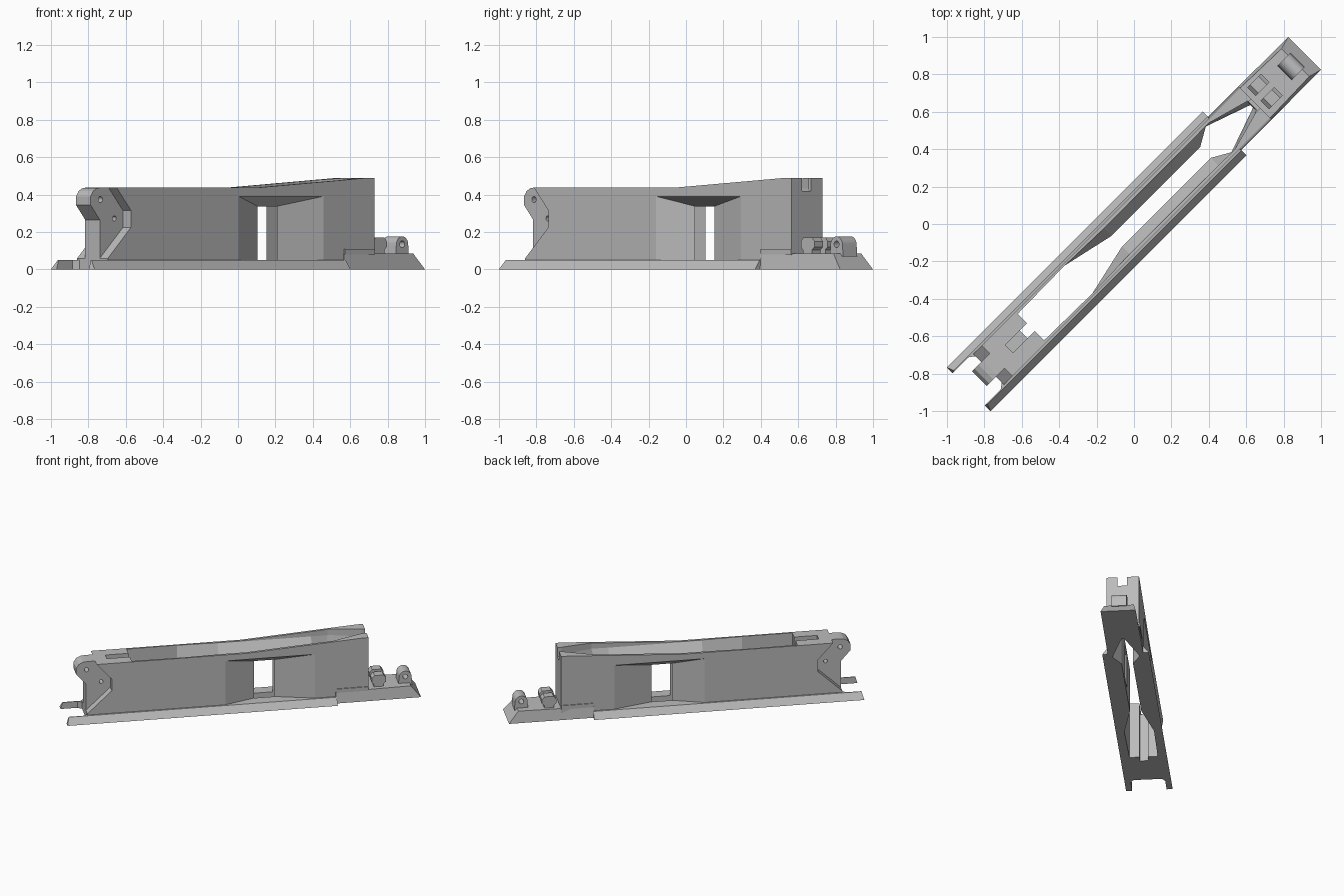
import bpy, bmesh, math

if "Cube" in bpy.data.objects:
    bpy.data.objects.remove(bpy.data.objects["Cube"])

S = math.sqrt(0.5)
grey = bpy.data.materials.new("plain_grey")
grey.diffuse_color = (0.5, 0.5, 0.5, 1)
grey.use_nodes = True
grey.node_tree.nodes["Principled BSDF"].inputs["Base Color"].default_value = grey.diffuse_color


def loft(name, rings):
    """Skin rings of (along, across, up) points; the long axis runs diagonally."""
    bm = bmesh.new()
    rows = [[bm.verts.new(((u - v) * S, (u + v) * S, z)) for u, v, z in r] for r in rings]
    n = len(rows[0])
    for a, b in zip(rows, rows[1:]):
        for i in range(n):
            j = (i + 1) % n
            bm.faces.new((a[i], a[j], b[j], b[i]))
    bm.faces.new(rows[0])
    bm.faces.new(rows[-1])
    bmesh.ops.recalc_face_normals(bm, faces=bm.faces[:])
    me = bpy.data.meshes.new(name)
    bm.to_mesh(me)
    bm.free()
    me.materials.append(grey)
    ob = bpy.data.objects.new(name, me)
    bpy.context.collection.objects.link(ob)
    return ob


def side(name, prof, v0, v1):
    return loft(name, [[(u, v, z) for u, z in prof] for v in (v0, v1)])


def plan(name, pts, z0, z1):
    return loft(name, [[(u, v, z) for u, v in pts] for z in (z0, z1)])


def box(name, u0, u1, v0, v1, z0, z1):
    return plan(name, [(u0, v0), (u1, v0), (u1, v1), (u0, v1)], z0, z1)


def both(half):
    return half + [(u, -v) for u, v in reversed(half)]


def ring(half, z):
    return [(u, v, z) for u, v in both(half)]


def circle(u, z, r, a0=0, a1=360, n=20):
    return [(u + r * math.cos(math.radians(a0 + (a1 - a0) * i / n)),
             z + r * math.sin(math.radians(a0 + (a1 - a0) * i / n)))
            for i in range(n + (a1 - a0 != 360))]


def cut(ob, *cutters):
    bpy.context.view_layer.objects.active = ob
    for c in cutters:
        m = ob.modifiers.new("cut", "BOOLEAN")
        m.operation, m.solver, m.object = "DIFFERENCE", "EXACT", c
        bpy.ops.object.modifier_apply(modifier=m.name)
        bpy.data.objects.remove(c)


def cavity():
    # Well that pinches in the middle and closes to a point at the rear
    low = [(-.78, .1), (-.42, .105), (-.13, .04), (.54, .04), (.64, .097), (.89, .01)]
    top = [(-.78, .1), (-.42, .105), (-.13, .097), (.54, .097), (.66, .1), (.895, .035)]
    return loft("cavity", [ring(low, -.1), ring(low, .34), ring(top, .432), ring(top, .6)])


def notch():
    return box("notch", -.835, -.75, -.03, .03, -.1, .6)


# Main housing with front nose and rising rear top
body = side("housing", [(-1.10, .03), (-1.10, .265), (-1.17, .345), (-1.17, .39), (-1.15, .42),
                        (-1.12, .435), (-1.09, .438), (.04, .438), (.87, .49), (.915, .49),
                        (.915, .03)], -.116, .116)
cut(body, cavity(), notch(),
    box("top_slot", -.945, -.76, -.03, .03, .38, .6),
    box("rear_groove", .86, 1, -.038, .03, .42, .6))
for s in (1, -1):
    # Side scoops that break through into the windows
    floor = [(-.354, .2), (.12, .036), (.24, .036), (.838, .2)]
    roof_z = [.45, .335, .335, .45]
    scoop = loft("scoop", [[(u, s * v, -.1) for u, v in floor],
                           [(u, s * v, z) for (u, v), z in zip(floor, roof_z)]])
    # Angled cheek reliefs beside the nose
    cheek = side("cheek", [(-1.3, .5), (-1.089, .5), (-.925, .315), (-.925, .225),
                           (-1.13, .031), (-1.13, .01), (-1.3, .01)], s * .055, s * .3)
    cut(body, scoop, cheek)
cut(body, side("pin_hole", circle(-1.095, .374, .016), -.3, .3),
    side("pin_hole", circle(-.99, .273, .014), -.3, .3))

# Chamfered rail plate with two front prongs
rails = loft("rail_plate", [ring([(-1.25, .165), (.686, .165)], 0),
                            ring([(-1.235, .128), (.686, .128)], .05)])
cut(rails, cavity(), notch(),
    plan("fork_gap", both([(-1.4, .122), (-1.13, .122), (-1.10, .1)]), -.1, .2))

# Rear foot with sloped end and sides
foot = loft("rear_foot", [ring([(.68, .126), (1.29, .124)], 0),
                          ring([(.68, .12), (1.22, .105)], .085)])
cut(foot, cavity())

# Ledges along the housing above the foot
for s in (1, -1):
    box("side_ledge", .686, .915, s * .105, s * .122, .08, .11)

# Rear hinge knuckle
knuckle = side("hinge_knuckle", [(1.24, .07)] + circle(1.19, .132, .045, 0, 180, 12)
               + [(1.14, .07)], -.052, .055)
cut(knuckle, side("hinge_hole", circle(1.19, .135, .018), -.2, .2))

# Pair of clip blocks in front of the knuckle
for v in (-.045, .055):
    side("clip_block", [(.96, .07), (.96, .105), (.945, .12), (.945, .15), (.965, .172),
                        (1.03, .172), (1.048, .15), (1.048, .12), (1.03, .105), (1.03, .07)],
         v - .032, v + .032)
